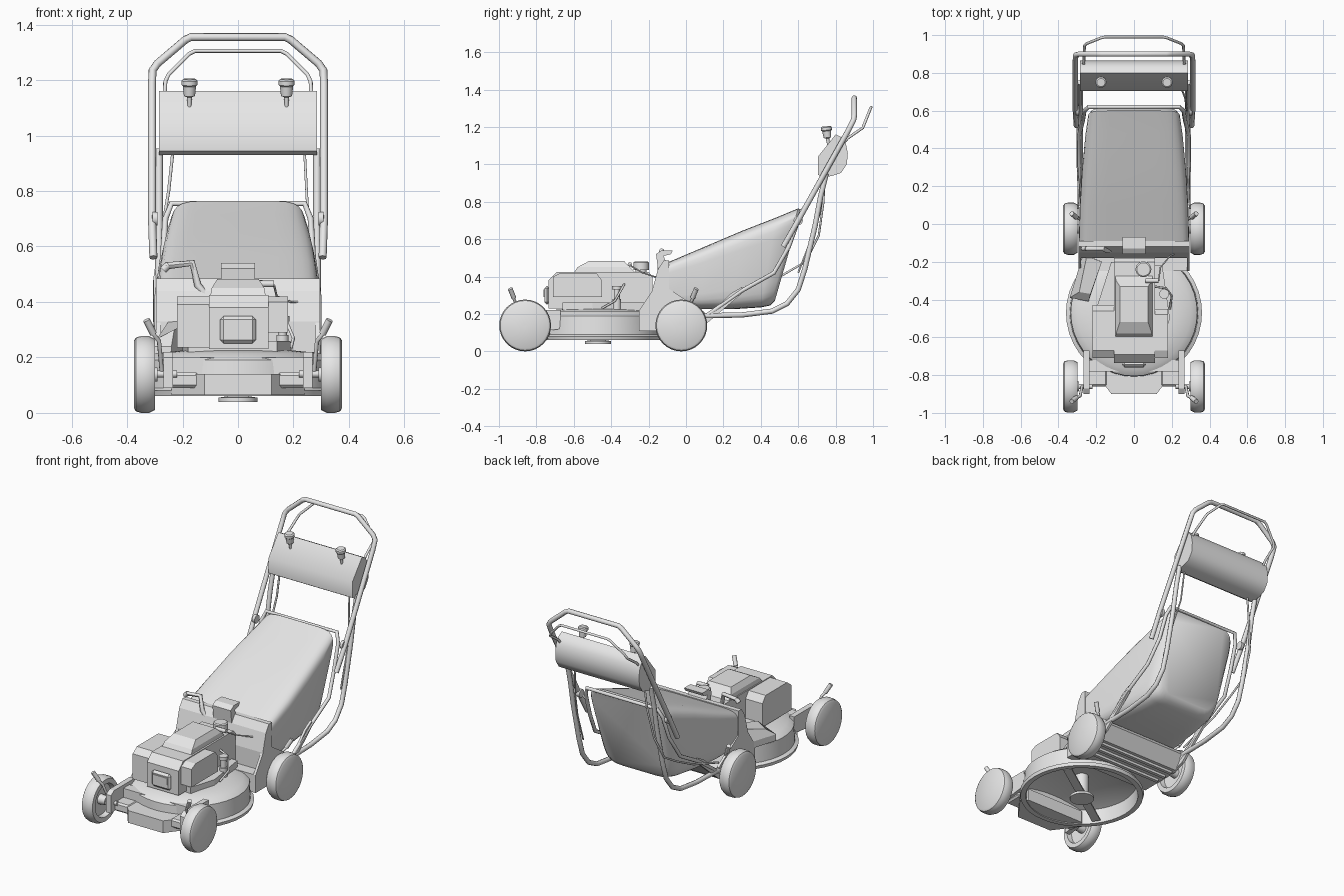
import bpy
import math
from mathutils import Vector, Matrix

default_cube = bpy.data.objects.get("Cube")
if default_cube:
    bpy.data.objects.remove(default_cube, do_unlink=True)

# One plain grey for the whole machine
grey = bpy.data.materials.new("plain_grey")
grey.use_nodes = True
grey.diffuse_color = (.8, .8, .8, 1)
shader = next(n for n in grey.node_tree.nodes if n.type == "BSDF_PRINCIPLED")
shader.inputs["Base Color"].default_value = grey.diffuse_color


def finish(obj, smooth_angle):
    """Apply the shared material and shading."""
    obj.data.materials.append(grey)
    bpy.ops.object.select_all(action="DESELECT")
    bpy.context.view_layer.objects.active = obj
    obj.select_set(True)
    if smooth_angle:
        bpy.ops.object.shade_smooth_by_angle(angle=math.radians(smooth_angle))
    return obj


def build(name, verts, faces, smooth_angle=0):
    mesh = bpy.data.meshes.new(name)
    mesh.from_pydata(verts, [], faces)
    mesh.validate()
    obj = bpy.data.objects.new(name, mesh)
    bpy.context.collection.objects.link(obj)
    bpy.context.view_layer.objects.active = obj
    obj.select_set(True)
    bpy.ops.object.mode_set(mode="EDIT")
    bpy.ops.mesh.select_all(action="SELECT")
    bpy.ops.mesh.normals_make_consistent(inside=False)
    bpy.ops.object.mode_set(mode="OBJECT")
    return finish(obj, smooth_angle)


def loft(name, rings, smooth_angle=0):
    """Skin a series of equal closed rings and cap both ends."""
    n = len(rings[0])
    verts = [v for ring in rings for v in ring]
    faces = [(r * n + i, r * n + (i + 1) % n, (r + 1) * n + (i + 1) % n, (r + 1) * n + i)
             for r in range(len(rings) - 1) for i in range(n)]
    faces += [tuple(range(n)), tuple(range(len(verts) - n, len(verts)))]
    return build(name, verts, faces, smooth_angle)


def side_prism(name, profile, x_from, x_to, smooth_angle=0):
    """Extrude a (y, z) outline along x."""
    return loft(name, [[(x, y, z) for y, z in profile] for x in (x_from, x_to)], smooth_angle)


def plan_prism(name, outline, z_from, z_to):
    """Extrude an (x, y) outline upward."""
    return loft(name, [[(x, y, z) for x, y in outline] for z in (z_from, z_to)])


def box(name, x, y, z, bevel=0):
    obj = plan_prism(name, [(x[0], y[0]), (x[1], y[0]), (x[1], y[1]), (x[0], y[1])], *z)
    if bevel:
        mod = obj.modifiers.new("edge_bevel", "BEVEL")
        mod.width, mod.segments = bevel, 1
    return obj


def lathe(name, profile, centre, axis=(0, 0, 1), sides=32):
    """Revolve (radius, height) points about an axis."""
    turn = Vector((0, 0, 1)).rotation_difference(Vector(axis)).to_matrix()
    rings = [[Vector(centre) + turn @ Vector((r * math.cos(a), r * math.sin(a), h))
              for a in (math.tau * i / sides for i in range(sides))]
             for r, h in profile]
    return loft(name, rings, 35)


def tube(name, points, radius):
    """Sweep a round pipe through points."""
    curve = bpy.data.curves.new(name, "CURVE")
    curve.dimensions, curve.bevel_depth = "3D", radius
    curve.bevel_resolution, curve.use_fill_caps = 2, True
    spline = curve.splines.new("POLY")
    spline.points.add(len(points) - 1)
    for point, co in zip(spline.points, points):
        point.co = (*co, 1)
    obj = bpy.data.objects.new(name, curve)
    bpy.context.collection.objects.link(obj)
    bpy.ops.object.select_all(action="DESELECT")
    bpy.context.view_layer.objects.active = obj
    obj.select_set(True)
    bpy.ops.object.convert(target="MESH")
    return finish(bpy.context.object, 50)


def arch(name, half, radius):
    """Mirror a half path across x to make one continuous bent pipe."""
    return tube(name, half + [(-x, y, z) for x, y, z in reversed(half)], radius)


# Cutting deck: an open-bottomed shell with a flared rim
deck_y = -.47
lathe("deck_shell", [(.01, .23), (.2, .225), (.3, .215), (.335, .19), (.34, .09), (.36, .08),
                     (.355, .06), (.325, .06), (.32, .15), (.2, .19), (.01, .19)],
      (0, deck_y, 0), sides=40)
lathe("blade_hub", [(.07, .04), (.07, .055), (.04, .06), (.04, .2)], (0, deck_y, 0))
blade = box("blade", (-.31, .31), (-.025, .025), (.065, .075))
blade.matrix_world = Matrix.Translation((0, deck_y, 0)) @ Matrix.Rotation(.6, 4, "Z")
plan_prism("deck_nose", [(-.12, -.9), (.12, -.9), (.24, -.74), (.2, -.71), (-.2, -.71), (-.24, -.74)],
           .065, .14)
box("nose_ledge", (-.25, .25), (-.78, -.72), (.14, .2))

# Rear housing under the chute
side_prism("rear_housing", [(-.25, .11), (-.25, .22), (.08, .22), (.1, .19), (.04, .11)], -.28, .28)
for i in range(3):
    y = -.12 + i * .06
    box("housing_slat", (-.27, .27), (y, y + .02), (.095, .11))

# Wheels, axles, brackets and height levers on both sides
for side, label in ((1, "left"), (-1, "right")):
    for y, end in ((-.86, "front"), (-.025, "rear")):
        lathe(f"{end}_{label}_wheel",
              [(.005, .075), (.122, .075), (.133, .068), (.1385, .05), (.1385, .02), (.128, 0),
               (.1, 0), (.095, .03), (.03, .035), (.025, -.01), (.005, -.01)],
              (side * .3, y, .1385), (side, 0, 0))
        tube(f"{end}_{label}_axle", [(side * .22, y, .14), (side * .32, y, .14)], .013)
        lean = -1 if end == "front" else 1
        base = y + lean * .05
        tube(f"{end}_{label}_lever", [(side * .275, y, .15), (side * .285, base, .26),
                                      (side * .31, base + lean * .015, .29)], .008)
        tube(f"{end}_{label}_lever_grip", [(side * .305, base + lean * .01, .285),
                                          (side * .33, base + lean * .03, .335)], .013)
    a, b = sorted((side * .235, side * .268))
    side_prism(f"{label}_front_bracket", [(-.9, .09), (-.9, .2), (-.87, .22), (-.67, .22), (-.67, .12)], a, b)
    a, b = sorted((side * .14, side * .25))
    box(f"{label}_bumper_block", (a, b), (-.86, -.74), (.09, .145), .01)
    a, b = sorted((side * .28, side * .295))
    side_prism(f"{label}_rear_plate", [(-.25, .11), (-.25, .22), (-.17, .34), (-.1, .34), (.1, .21), (.1, .14),
                                       (.02, .11)], a, b)
    side_prism(f"{label}_handle_stay", [(.07, .14), (.1, .14), (.3, .31), (.3, .345), (.24, .31)], a, b)

# Engine: stepped shroud, air box, front panel and filler cap
plan_prism("engine_base", [(-.18, -.66), (.14, -.66), (.19, -.5), (.15, -.22), (-.12, -.2), (-.2, -.45)],
           .215, .26)
side_prism("engine_block", [(-.735, .23), (-.735, .38), (-.69, .425), (-.2, .425), (-.18, .4), (-.18, .23)],
           -.105, .11)
side_prism("muffler_box", [(-.71, .235), (-.71, .39), (-.67, .42), (-.46, .42), (-.43, .38), (-.43, .235)],
           -.22, -.1)
side_prism("air_filter_box", [(-.71, .29), (-.71, .4), (-.67, .42), (-.48, .42), (-.45, .38), (-.45, .29)],
           .1, .18)
loft("engine_cover", [[(sx * w, y, z) for sx, y in ((-1, front), (1, front), (1, back), (-1, back))]
                      for w, front, back, z in ((.1, -.6, -.27, .42), (.095, -.58, -.3, .45),
                                                (.075, -.52, -.33, .482))])
box("front_panel", (-.065, .065), (-.757, -.73), (.25, .35), .015)
box("panel_slot", (-.05, .05), (-.762, -.75), (.29, .33))
lathe("fuel_cap", [(.03, .42), (.03, .435), (.042, .435), (.042, .475), (.035, .48)], (.05, -.24, 0), sides=20)
lathe("carburettor", [(.022, .22), (.022, .28), (.016, .28), (.016, .33), (.026, .33), (.026, .35)],
      (.16, -.37, 0), sides=16)
tube("starter_grip", [(.06, -.3, .465), (.13, -.3, .465)], .012)
tube("fuel_line", [(.1, -.33, .36), (.17, -.34, .34), (.2, -.38, .27), (.19, -.45, .23)], .006)
tube("starter_cord", [(.13, -.3, .46), (.14, -.23, .42), (.19, -.17, .4), (.25, -.14, .4)], .004)

# Side discharge cover, sloping toward the outside
loft("discharge_cover", [[(x, y, z) for x, y in ((-.34, -.39), (-.24, -.41), (-.17, -.2), (-.27, -.16))]
                         for z in (.2, .24)] +
     [[(-.29, -.36, .27), (-.23, -.37, .3), (-.17, -.2, .33), (-.25, -.17, .33)]])

# Rear flap with its carry handle and gear lever
side_prism("rear_flap", [(-.18, .22), (-.18, .33), (-.15, .44), (-.12, .485), (-.09, .485), (-.09, .22)],
           -.295, .295)
side_prism("flap_handle", [(-.15, .44), (-.16, .52), (-.13, .54), (-.07, .54), (-.08, .52), (-.12, .51),
                           (-.1, .46)], -.062, .062)
tube("gear_lever", [(-.12, -.14, .43), (-.145, -.14, .46), (-.165, -.13, .54), (-.26, -.13, .53)], .013)
tube("gear_lever_tip", [(-.25, -.13, .535), (-.27, -.13, .515)], .014)


# Grass bag: a rounded sack that narrows and leans back
def bag_ring(y_low, z_low, y_high, z_high, w_low, w_high):
    ring = []
    for i in range(32):
        a = math.tau * (i + .5) / 32
        c, s = math.cos(a), math.sin(a)
        u = math.copysign(abs(c) ** .3, c)
        t = (math.copysign(abs(s) ** .3, s) + 1) / 2
        ring.append((u * (w_low + (w_high - w_low) * t), y_low + (y_high - y_low) * t,
                     z_low + (z_high - z_low) * t))
    return ring


loft("grass_bag", [bag_ring(*row) for row in (
    (-.1, .235, -.1, .475, .285, .295), (.08, .225, .1, .56, .28, .29),
    (.25, .225, .3, .645, .26, .28), (.4, .235, .48, .715, .24, .265),
    (.45, .245, .6, .765, .22, .25), (.475, .27, .615, .755, .2, .235))], 50)
arch("bag_frame", [(.285, .08, .17), (.29, .3, .325), (.29, .47, .42), (.27, .55, .56),
                   (.262, .6, .7), (.24, .62, .755)], .011)

# Handle: lower bars, upper loop and engine stop bail
for side, label in ((1, "left"), (-1, "right")):
    tube(f"{label}_lower_bar",
         [(side * .285, y, z) for y, z in ((.08, .19), (.3, .195), (.46, .215), (.54, .255), (.6, .33),
                                           (.635, .44), (.69, .67), (.72, .83), (.75, .95))], .014)
    lathe(f"{label}_clamp_knob", [(.01, 0), (.025, 0), (.025, .018), (.01, .02)],
          (side * .29, .6, .7), (side, 0, 0), 16)
    # Flared control knob on a thin stem
    lathe(f"{label}_control_knob",
          [(.006, -.04), (.009, 0), (.02, .005), (.024, .04), (.029, .045), (.029, .06), (.022, .066)],
          (side * .175, .757, 1.138), (0, -.12, 1), 20)
arch("upper_handle", [(.305, .52, .56), (.31, .6, .7), (.31, .87, 1.185), (.308, .895, 1.235),
                      (.29, .9, 1.26), (.19, .9, 1.345), (.17, .9, 1.355)], .0145)
arch("stop_bail", [(.27, .82, 1.09), (.265, .865, 1.14), (.262, .945, 1.195), (.25, .955, 1.22),
                   (.175, .985, 1.295), (.155, .99, 1.305)], .0075)

# Control console between the handle bars
side_prism("control_console", [(.705, .945), (.705, 1.04), (.8, 1.16), (.83, 1.145), (.855, 1.11),
                               (.865, 1.06), (.86, 1.0), (.83, .955), (.78, .938), (.73, .93)],
           -.285, .285, 40)

# Control cables down to the chassis
tube("control_cable", [(-.235, .74, .94), (-.25, .735, .8), (-.28, .71, .62), (-.3, .64, .48),
                       (-.3, .52, .41), (-.3, .36, .33), (-.29, .1, .24)], .006)
tube("brake_cable", [(.24, .74, .94), (.25, .72, .75), (.27, .67, .6), (.28, .6, .42)], .005)
